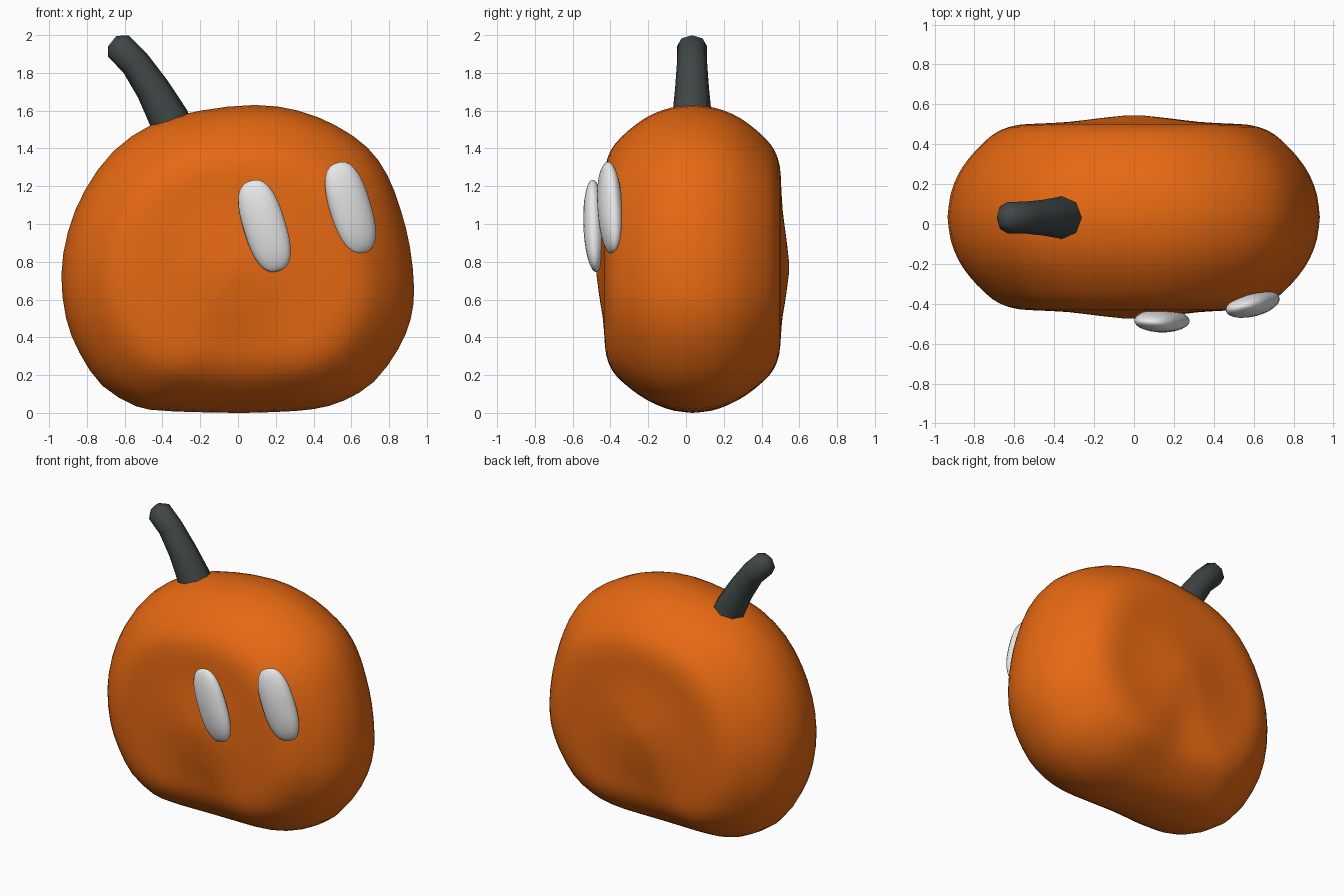
import bpy, bmesh, math
from mathutils import Vector, Matrix

if "Cube" in bpy.data.objects:
    bpy.data.objects.remove(bpy.data.objects["Cube"])


def material(name, rgb):
    m = bpy.data.materials.new(name)
    m.diffuse_color = (*rgb, 1)
    m.use_nodes = True
    m.node_tree.nodes["Principled BSDF"].inputs["Base Color"].default_value = m.diffuse_color
    return m


ORANGE = material("orange", (0.79, 0.14, 0.006))
WHITE = material("off white", (0.8, 0.8, 0.8))
DARK = material("dark grey green", (0.05, 0.062, 0.062))


def finish(name, bm, mat, angle=180):
    bmesh.ops.recalc_face_normals(bm, faces=bm.faces)
    me = bpy.data.meshes.new(name)
    bm.to_mesh(me)
    bm.free()
    me.materials.append(mat)
    ob = bpy.data.objects.new(name, me)
    bpy.context.collection.objects.link(ob)
    bpy.ops.object.select_all(action='DESELECT')
    ob.select_set(True)
    bpy.context.view_layer.objects.active = ob
    bpy.ops.object.shade_smooth_by_angle(angle=math.radians(angle))
    return ob


def spline(pts, n, closed):
    """Catmull-Rom curve through the points."""
    out, c = [], len(pts)
    for i in range(c if closed else c - 1):
        if closed:
            p = [Vector(pts[(i + k) % c]) for k in (-1, 0, 1, 2)]
        else:
            p = [Vector(pts[min(max(i + k, 0), c - 1)]) for k in (-1, 0, 1, 2)]
        for j in range(n):
            t = j / n
            out.append(0.5 * (2 * p[1] + (p[2] - p[0]) * t
                              + (2 * p[0] - 5 * p[1] + 4 * p[2] - p[3]) * t * t
                              + (3 * p[1] - p[0] - 3 * p[2] + p[3]) * t ** 3))
    if not closed:
        out.append(Vector(pts[-1]))
    return out


def skin(bm, rings):
    for a, b in zip(rings, rings[1:]):
        n = len(a)
        for i in range(n):
            bm.faces.new((a[i], a[(i + 1) % n], b[(i + 1) % n], b[i]))


# Body: front outline shrunk towards a centre while it moves forward and back
outline = spline([(-.25, .005), (0, 0), (.2, .005), (.4, .02), (.56, .065), (.72, .165),
                  (.85, .34), (.915, .5), (.932, .66), (.91, .88), (.86, 1.08),
                  (.79, 1.26), (.685, 1.405), (.52, 1.52), (.32, 1.6), (.09, 1.63),
                  (-.2, 1.6), (-.45, 1.53), (-.66, 1.385), (-.81, 1.18), (-.9, .96),
                  (-.935, .73), (-.91, .5), (-.84, .32), (-.72, .145), (-.54, .035),
                  (-.4, .012)], 2, True)
depth = spline([(1, 0), (.985, .11), (.945, .21), (.885, .295), (.8, .38), (.72, .434),
                (.62, .462), (.5, .469), (.35, .477), (.18, .496), (.05, .509)], 2, False)
CZ, CY = .77, .035
bm = bmesh.new()


def body_ring(s, d):
    ring = []
    for p in outline:
        a = math.atan2(p.x, CZ - p.y)                    # angle from straight down
        dip = .1 * math.exp(-(a / .4) ** 2) * min(1, max(0, (s - .3) / .4))
        ring.append(bm.verts.new((p.x * s, CY + d * (1 - dip), CZ + (p.y - CZ) * s)))
    return ring


rings = [body_ring(q.x, -q.y) for q in reversed(depth)] + [body_ring(q.x, q.y) for q in depth[1:]]
skin(bm, rings)
for ring, y in ((rings[0], -.51), (rings[-1], .51)):
    tip = bm.verts.new((0, CY + y, CZ))
    for i in range(len(ring)):
        bm.faces.new((ring[i], ring[(i + 1) % len(ring)], tip))
finish("body", bm, ORANGE)

# Stem: tapered eight-sided tube leaning left
path = [(-.335, 1.48, .108), (-.365, 1.557, .106), (-.453, 1.717, .09),
        (-.545, 1.853, .08), (-.634, 1.942, .079), (-.666, 1.968, .035)]
bm = bmesh.new()
rings = []
for i, (x, z, r) in enumerate(path):
    a, b = path[max(i - 1, 0)], path[min(i + 1, len(path) - 1)]
    t = Vector((b[0] - a[0], 0, b[1] - a[1])).normalized()
    side = Vector((t.z, 0, -t.x))
    rings.append([bm.verts.new(Vector((x, .032, z)) + side * r * math.cos(k * math.pi / 4)
                               + Vector((0, r * math.sin(k * math.pi / 4), 0))) for k in range(8)])
skin(bm, rings)
bm.faces.new(rings[0])
bm.faces.new(rings[-1])
finish("stem", bm, DARK, 50)


# Eyes: flattened, slightly squared ovals, tilted and turned to follow the face
def eye(name, loc, size, tilt, yaw, pitch):
    bm = bmesh.new()
    bmesh.ops.create_uvsphere(bm, u_segments=24, v_segments=16, radius=1)
    for v in bm.verts:
        x, y, z = v.co
        k = (x * x + y * y + z * z) ** .5 / ((abs(x) ** 2.6 + abs(z) ** 2.6) ** (2 / 2.6) + y * y) ** .5
        v.co = Vector((x * k * size[0], y * k * size[1], z * k * size[2]))
    rot = (Matrix.Rotation(math.radians(yaw), 4, 'Z') @ Matrix.Rotation(math.radians(pitch), 4, 'X')
           @ Matrix.Rotation(math.radians(tilt), 4, 'Y'))
    bm.transform(Matrix.Translation(loc) @ rot)
    finish(name, bm, WHITE)


eye("eye_inner", (.14, -.485, .99), (.112, .058, .25), -17, -4, 3)
eye("eye_outer", (.595, -.402, 1.085), (.112, .062, .25), -17, 14, 0)
